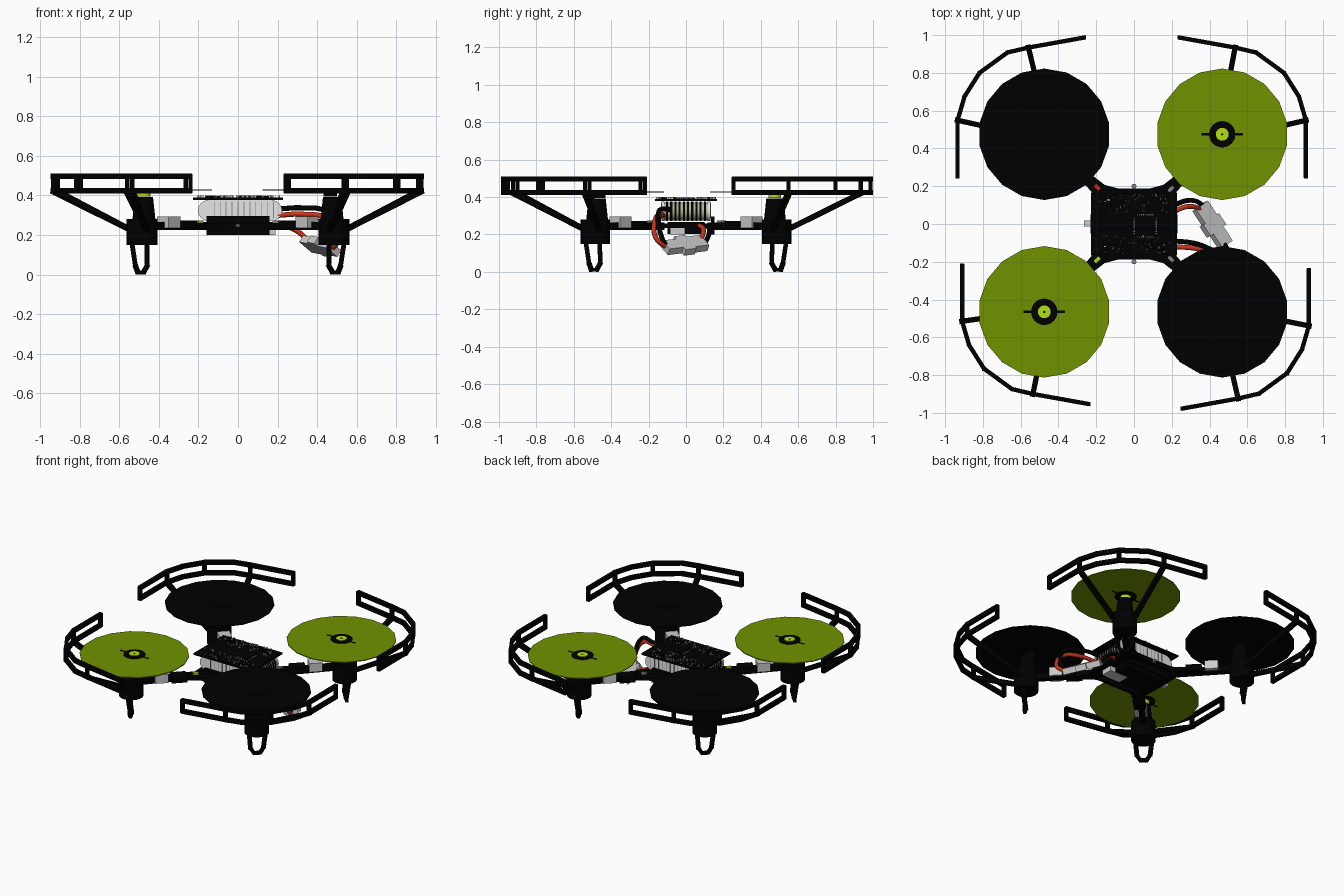
import bpy, bmesh, math, random
from mathutils import Vector, Matrix

cube = bpy.data.objects.get("Cube")
if cube:
    bpy.data.objects.remove(cube)
random.seed(4)


def material(name, rgb):
    m = bpy.data.materials.new(name)
    m.use_nodes = True
    m.diffuse_color = (*rgb, 1)
    m.node_tree.nodes["Principled BSDF"].inputs["Base Color"].default_value = (*rgb, 1)
    return m


BLACK = material("matte black", (0, 0, 0))
OLIVE = material("olive green", (0.165, 0.29, 0))
LIME = material("bright lime", (0.45, 0.75, 0.005))
WHITE = material("off white", (0.85, 0.85, 0.85))
GREY = material("light grey", (0.6, 0.6, 0.6))
STEEL = material("mid grey", (0.25, 0.25, 0.25))
RED = material("wire red", (0.6, 0.035, 0.01))
BEIGE = material("pale beige", (0.42, 0.45, 0.3))


# --- helpers: add shapes to a bmesh, then turn it into one named part
def box(bm, centre, size, rot=None):
    m = Matrix.Translation(centre) @ (rot or Matrix()) @ Matrix.Diagonal((*size, 1))
    bmesh.ops.create_cube(bm, size=1, matrix=m)


def beam(bm, a, b, w):
    a, b = Vector(a), Vector(b)
    d = b - a
    box(bm, (a + b) / 2, (w, w, d.length + w * 0.7), d.to_track_quat("Z", "Y").to_matrix().to_4x4())


def rail(bm, a, b, w, h):
    # level bar: height stays along z
    d = Vector(b) - Vector(a)
    turn = Matrix.Rotation(math.atan2(d.y, d.x), 4, "Z")
    box(bm, (Vector(a) + Vector(b)) / 2, (d.length + w * 0.6, w, h), turn)


def cyl(bm, x, y, z0, z1, r0, r1=None, sides=24):
    bmesh.ops.create_cone(bm, cap_ends=True, segments=sides, radius1=r0,
                          radius2=r0 if r1 is None else r1, depth=z1 - z0,
                          matrix=Matrix.Translation((x, y, (z0 + z1) / 2)))


def plate(bm, outline, direction):
    f = bm.faces.new([bm.verts.new(p) for p in outline])
    ext = bmesh.ops.extrude_face_region(bm, geom=[f])["geom"]
    bmesh.ops.translate(bm, vec=direction, verts=[v for v in ext if isinstance(v, bmesh.types.BMVert)])


def finish(bm, name, mat, smooth=False):
    me = bpy.data.meshes.new(name)
    bmesh.ops.recalc_face_normals(bm, faces=bm.faces)
    bm.to_mesh(me)
    bm.free()
    me.materials.append(mat)
    ob = bpy.data.objects.new(name, me)
    bpy.context.collection.objects.link(ob)
    if smooth:
        bpy.ops.object.select_all(action="DESELECT")
        ob.select_set(True)
        bpy.context.view_layer.objects.active = ob
        bpy.ops.object.shade_smooth_by_angle(angle=math.radians(40))


def wire(name, points, mat, r=0.013):
    cu = bpy.data.curves.new(name, "CURVE")
    cu.dimensions = "3D"
    cu.bevel_depth, cu.bevel_resolution, cu.resolution_u = r, 2, 8
    sp = cu.splines.new("BEZIER")
    sp.bezier_points.add(len(points) - 1)
    for p, co in zip(sp.bezier_points, points):
        p.co = co
        p.handle_left_type = p.handle_right_type = "AUTO"
    cu.materials.append(mat)
    bpy.context.collection.objects.link(bpy.data.objects.new(name, cu))


# --- one rotor corner, repeated four times
GUARD = [(0.24, 0.987), (0.535, 0.934), (0.646, 0.908), (0.794, 0.80),
         (0.873, 0.675), (0.91, 0.549), (0.91, 0.253)]
CORNERS = {"back_left": (1, 1, 0, 0), "back_right": (-1, 1, -0.024, 0),
           "front_right": (-1, -1, 0, 0.034), "front_left": (1, -1, 0.016, 0.01)}

for tag, (sx, sy, dx, dy) in CORNERS.items():
    green = sx == sy
    px, py = 0.471 * sx - 0.004, 0.47 * sy + 0.005
    mx, my = 0.485 * sx, 0.485 * sy
    out = Vector((sx, sy, 0)).normalized()
    side = Vector((-out.y, out.x, 0))
    diag = Matrix.Rotation(math.atan2(sy, sx), 4, "Z")

    # guard: two rails, posts and two slanted struts
    bm = bmesh.new()
    path = [(x * sx + dx, y * sy + dy) for x, y in GUARD]
    for z in (0.424, 0.497):
        for a, b in zip(path, path[1:]):
            rail(bm, (*a, z), (*b, z), 0.023, 0.027)
    for i in (0, 1, 3, 5, 6):
        beam(bm, (*path[i], 0.42), (*path[i], 0.5), 0.022)
    beam(bm, (*path[1], 0.42), (0.46 * sx, 0.53 * sy, 0.22), 0.028)
    beam(bm, (*path[5], 0.42), (0.53 * sx, 0.46 * sy, 0.22), 0.028)
    finish(bm, "guard_" + tag, BLACK)

    # motor with its housing
    bm = bmesh.new()
    cyl(bm, mx, my, 0.15, 0.28, 0.078)
    cyl(bm, mx * 0.98, my * 0.98, 0.28, 0.392, 0.058, 0.046)
    finish(bm, "motor_" + tag, BLACK, True)

    # tapered loop foot
    bm = bmesh.new()
    base = Vector((mx, my, 0)) + out * 0.02
    up = [base + side * 0.054 * s + Vector((0, 0, 0.17)) for s in (-1, 1)]
    low = [base - out * 0.015 + side * 0.042 * s + Vector((0, 0, 0.045)) for s in (-1, 1)]
    tip = [base - out * 0.01 + side * 0.02 * s + Vector((0, 0, 0.011)) for s in (-1, 1)]
    for k in (0, 1):
        beam(bm, up[k], low[k], 0.022)
        beam(bm, low[k], tip[k], 0.02)
    beam(bm, tip[0], tip[1], 0.02)
    finish(bm, "foot_" + tag, BLACK)

    # spinning rotor disc with a dark centre, blade stubs, hub and cap
    bm = bmesh.new()
    cyl(bm, px, py, 0.424, 0.43, 0.348, sides=18)
    finish(bm, "rotor_disc_" + tag, OLIVE if green else BLACK)
    bm = bmesh.new()
    cyl(bm, px, py, 0.421, 0.433, 0.07)
    box(bm, (px, py, 0.427), (0.22, 0.012, 0.009))
    finish(bm, "rotor_centre_" + tag, BLACK)
    bm = bmesh.new()
    cyl(bm, px, py, 0.394, 0.436, 0.034)
    finish(bm, "rotor_hub_" + tag, LIME if green else BLACK)
    bm = bmesh.new()
    cyl(bm, px, py, 0.435, 0.438, 0.006, sides=10)
    finish(bm, "shaft_tip_" + tag, BLACK)

    # arm, sleeve and plug block
    bm = bmesh.new()
    beam(bm, (0.17 * sx, 0.14 * sy, 0.245), (mx, my, 0.245), 0.04)
    box(bm, (0.27 * sx, 0.27 * sy, 0.25), (0.1, 0.075, 0.045), diag)
    finish(bm, "arm_" + tag, BLACK)
    bm = bmesh.new()
    box(bm, (0.35 * sx, 0.35 * sy, 0.265), (0.085, 0.08, 0.06), diag)
    finish(bm, "plug_" + tag, GREY)

# --- frame plate with concave sides
bm = bmesh.new()
quarter = [(0.23, 0.0), (0.228, 0.1), (0.225, 0.17), (0.26, 0.215), (0.22, 0.257), (0.155, 0.207), (0.08, 0.187)]
outline = quarter + [(-x, y) for x, y in quarter[::-1]]
outline += [(-x, -y) for x, y in quarter[1:]] + [(x, -y) for x, y in quarter[:0:-1]]
plate(bm, [(x, y, 0.235) for x, y in outline], (0, 0, 0.025))
finish(bm, "frame_plate", BLACK)
bm = bmesh.new()
box(bm, (0, 0, 0.235), (0.3, 0.2, 0.065))
for s in (-1, 1):
    box(bm, (0, 0.143 * s, 0.248), (0.32, 0.02, 0.095))
finish(bm, "lower_cradle", BLACK)
bm = bmesh.new()
box(bm, (0.12, -0.045, 0.217), (0.14, 0.08, 0.034))
finish(bm, "lower_connector", GREY)

# --- battery: rounded cells, ribbed at the ends, white pouch on the outside
def cell(bm, y, thick, grow):
    r = 0.052 + grow
    arc = [math.radians(-90 + 22.5 * i) for i in range(9)]
    pts = [(0.17 + r * math.cos(t), y, 0.324 + r * math.sin(t)) for t in arc]
    pts += [(-0.15 - r * math.cos(t), y, 0.324 - r * math.sin(t)) for t in arc]
    plate(bm, pts, (0, thick, 0))


bm = bmesh.new()
cell(bm, -0.115, 0.23, -0.004)
finish(bm, "battery_core", BEIGE, True)
bm = bmesh.new()
for i in range(10):
    cell(bm, -0.107 + i * 0.0225, 0.011, 0)
finish(bm, "battery_ribs", BLACK, True)
bm = bmesh.new()
cell(bm, -0.132, 0.018, 0.001)
cell(bm, 0.114, 0.018, 0.001)
finish(bm, "battery_pouch", WHITE, True)
bm = bmesh.new()
for i in range(11):
    for s in (-1, 1):
        box(bm, (-0.12 + i * 0.03, 0.131 * s, 0.327), (0.004, 0.006, 0.085))
finish(bm, "battery_folds", STEEL)

# --- circuit board and its components
bm = bmesh.new()
box(bm, (0, 0, 0.384), (0.455, 0.33, 0.012))
box(bm, (0.06, -0.01, 0.392), (0.11, 0.11, 0.014))
for sx in (-1, 1):
    for sy in (-1, 1):
        box(bm, (0.13 * sx, 0.12 * sy, 0.392), (0.07, 0.03, 0.012))
finish(bm, "circuit_board", BLACK)
for name, mat, count in (("board_chips", STEEL, 45), ("board_contacts", GREY, 55)):
    bm = bmesh.new()
    for i in range(count):
        x = random.uniform(-0.21, 0.21)
        y = random.choice((-1, 1)) * random.uniform(0.06, 0.158)
        box(bm, (x, y, 0.394), random.choice(((0.008, 0.005, 0.012), (0.004, 0.01, 0.012))))
    finish(bm, name, mat)
bm = bmesh.new()
for i in range(9):
    for s in (-1, 1):
        box(bm, (0.02 + i * 0.01, -0.01 + 0.058 * s, 0.391), (0.004, 0.008, 0.006))
        box(bm, (0.06 + 0.058 * s, -0.05 + i * 0.01, 0.391), (0.008, 0.004, 0.006))
for s in (-1, 1):
    cyl(bm, 0, 0.2 * s, 0.24, 0.256, 0.013, sides=10)
finish(bm, "chip_legs_and_eyelets", STEEL)
bm = bmesh.new()
box(bm, (-0.245, 0.003, 0.248), (0.04, 0.032, 0.02))
finish(bm, "charging_port", GREY)

# --- corner lights
for name, x, y, mat in (("red_light", -0.195, 0.195, RED), ("lime_light", -0.195, -0.19, LIME),
                        ("grey_light_back", 0.195, 0.185, STEEL), ("grey_light_front", 0.195, -0.185, STEEL)):
    bm = bmesh.new()
    box(bm, (x, y, 0.265), (0.036, 0.02, 0.018), Matrix.Rotation(math.atan2(y, x), 4, "Z"))
    finish(bm, name, mat)

# --- hanging power connector: narrow ends and a wide collar, tilted outwards
bm = bmesh.new()
axis = Vector((0.13, -0.2, -0.025)).normalized()
normal = Vector((0.5, 0.25, 0.8))
normal = (normal - axis * normal.dot(axis)).normalized()
tilt = Matrix((axis, normal.cross(axis), normal)).transposed().to_4x4()
for along, length, width in ((-0.07, 0.11, 0.095), (0.06, 0.13, 0.08), (0, 0.07, 0.125)):
    box(bm, Vector((0.418, -0.008, 0.142)) + axis * along, (length, width, 0.04), tilt)
finish(bm, "power_connector", GREY)

# --- wires
for k, (label, mat) in enumerate((("red", RED), ("black", BLACK))):
    o = 0.032 * k
    wire(label + "_board_wire", [(0.2, 0.06 + o, 0.25), (0.27, 0.09 + o, 0.235),
                                 (0.325, 0.09 + o, 0.2), (0.36, 0.07 + o, 0.155)], mat)
    wire(label + "_battery_wire", [(0.2, -0.12 + o, 0.3 + o), (0.33, -0.13 + o * 0.8, 0.305 + o),
                                   (0.45, -0.165 + o * 0.5, 0.28 + o), (0.505 - o * 0.5, -0.16 + o, 0.18),
                                   (0.475, -0.1, 0.13)], mat)
